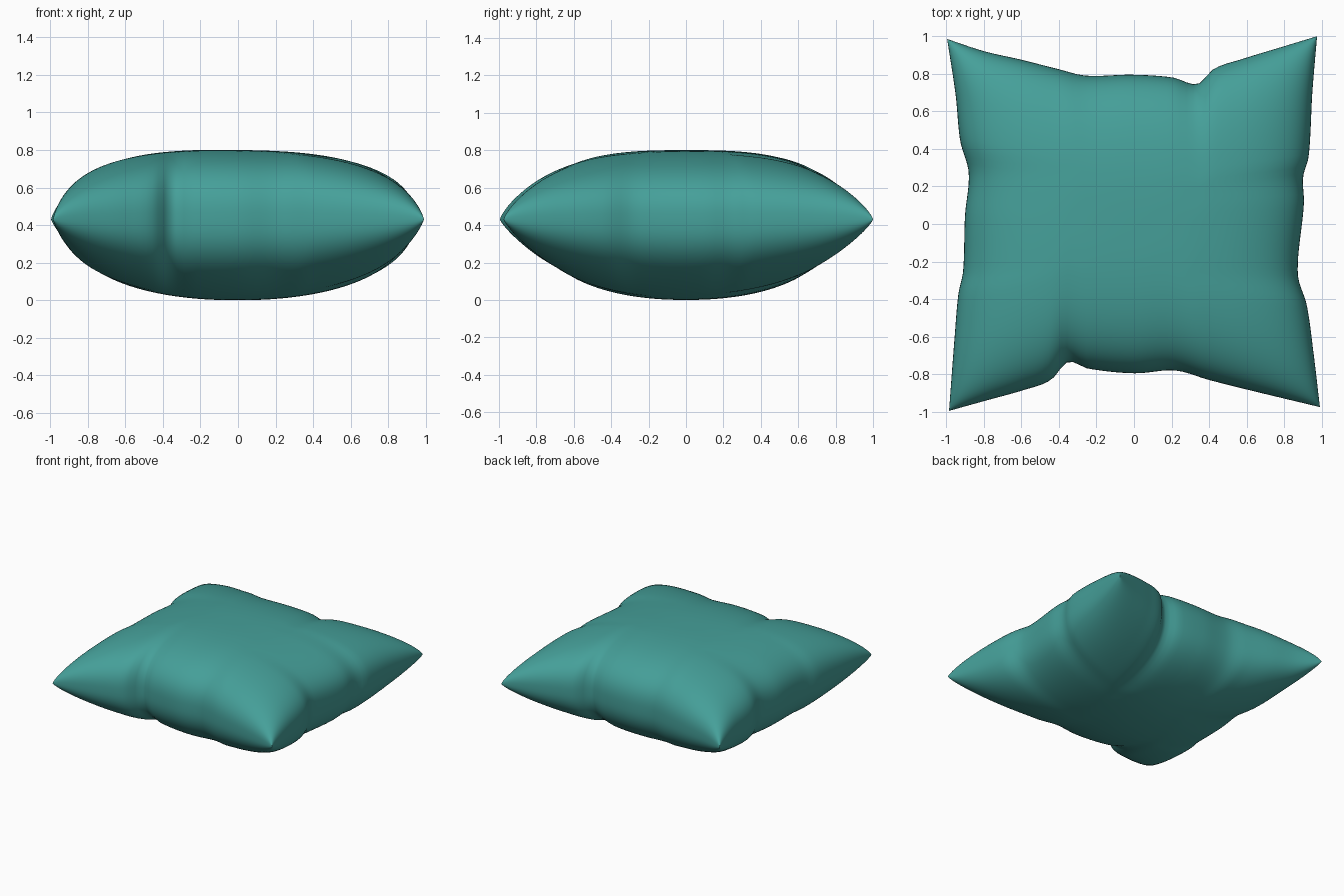
import bpy, bmesh, math

if "Cube" in bpy.data.objects:
    bpy.data.objects.remove(bpy.data.objects["Cube"])

# Seam outline: (position along edge, distance from centre), with fabric notches
BACK = [(-1, .985), (-.8, .92), (-.6, .875), (-.4, .825), (-.25, .79), (0, .795),
        (.22, .78), (.355, .745), (.44, .825), (.6, .88), (.8, .94), (1, 1.0)]
FRONT = [(-1, -.995), (-.8, -.94), (-.6, -.885), (-.45, -.83), (-.36, -.735), (-.25, -.77),
         (0, -.795), (.22, -.78), (.4, -.83), (.6, -.88), (1, -.975)]
LEFT = [(-1, -.985), (-.6, -.955), (-.37, -.935), (-.25, -.91), (.05, -.9), (.28, -.88),
        (.45, -.925), (.7, -.95), (1, -.995)]
RIGHT = [(-1, .99), (-.7, .955), (-.45, .92), (-.28, .872), (.1, .905), (.24, .9),
         (.35, .93), (.7, .95), (1, .975)]
N = 84
SEAM_Z = 0.43


def curve(pts, t):
    """Smooth interpolation through the outline points."""
    def slope(i):
        a, b = pts[max(i - 1, 0)], pts[min(i + 1, len(pts) - 1)]
        return (b[1] - a[1]) / (b[0] - a[0])
    for i in range(len(pts) - 1):
        (x0, y0), (x1, y1) = pts[i], pts[i + 1]
        if t <= x1 or i == len(pts) - 2:
            d = x1 - x0
            s = (t - x0) / d
            return ((2*s**3 - 3*s**2 + 1) * y0 + (s**3 - 2*s**2 + s) * d * slope(i)
                    + (3*s**2 - 2*s**3) * y1 + (s**3 - s**2) * d * slope(i + 1))


def puff(u, v, p, q):
    """Stuffing profile: full in the middle, zero on the seam."""
    return (max(0, 1 - abs(u)**p) * max(0, 1 - abs(v)**p)) ** q


def point(u, v, side):
    a, b = (u + 1) / 2, (v + 1) / 2
    x = curve(LEFT, v) * (1 - a) + curve(RIGHT, v) * a
    y = curve(FRONT, u) * (1 - b) + curve(BACK, u) * b
    if side > 0:
        h = (0.37 - 0.012 * u + 0.02 * v * v) * puff(u, v, 2.6, 0.38)
    else:
        h = -SEAM_Z * puff(u, v, 2.15, 0.41)
    return x, y, SEAM_Z + h


# Cushion: two puffed panels joined on one seam
bm = bmesh.new()
par = [math.sin(math.pi / 2 * (2 * i / N - 1)) for i in range(N + 1)]
top, bottom = {}, {}
for i, u in enumerate(par):
    for j, v in enumerate(par):
        top[i, j] = bm.verts.new(point(u, v, 1))
        on_seam = i in (0, N) or j in (0, N)
        bottom[i, j] = top[i, j] if on_seam else bm.verts.new(point(u, v, -1))
for i in range(N):
    for j in range(N):
        ring = [(i, j), (i + 1, j), (i + 1, j + 1), (i, j + 1)]
        bm.faces.new([top[k] for k in ring])
        # corner quads share three seam points, still a distinct face
        bm.faces.new([bottom[k] for k in reversed(ring)])
for f in bm.faces:
    f.smooth = True
mesh = bpy.data.meshes.new("cushion")
bm.to_mesh(mesh)
bm.free()
cushion = bpy.data.objects.new("cushion", mesh)
bpy.context.collection.objects.link(cushion)

# Teal fabric
mat = bpy.data.materials.new("teal fabric")
mat.diffuse_color = (0.06, 0.35, 0.32, 1)
mat.use_nodes = True
mat.node_tree.nodes["Principled BSDF"].inputs["Base Color"].default_value = mat.diffuse_color
mesh.materials.append(mat)
